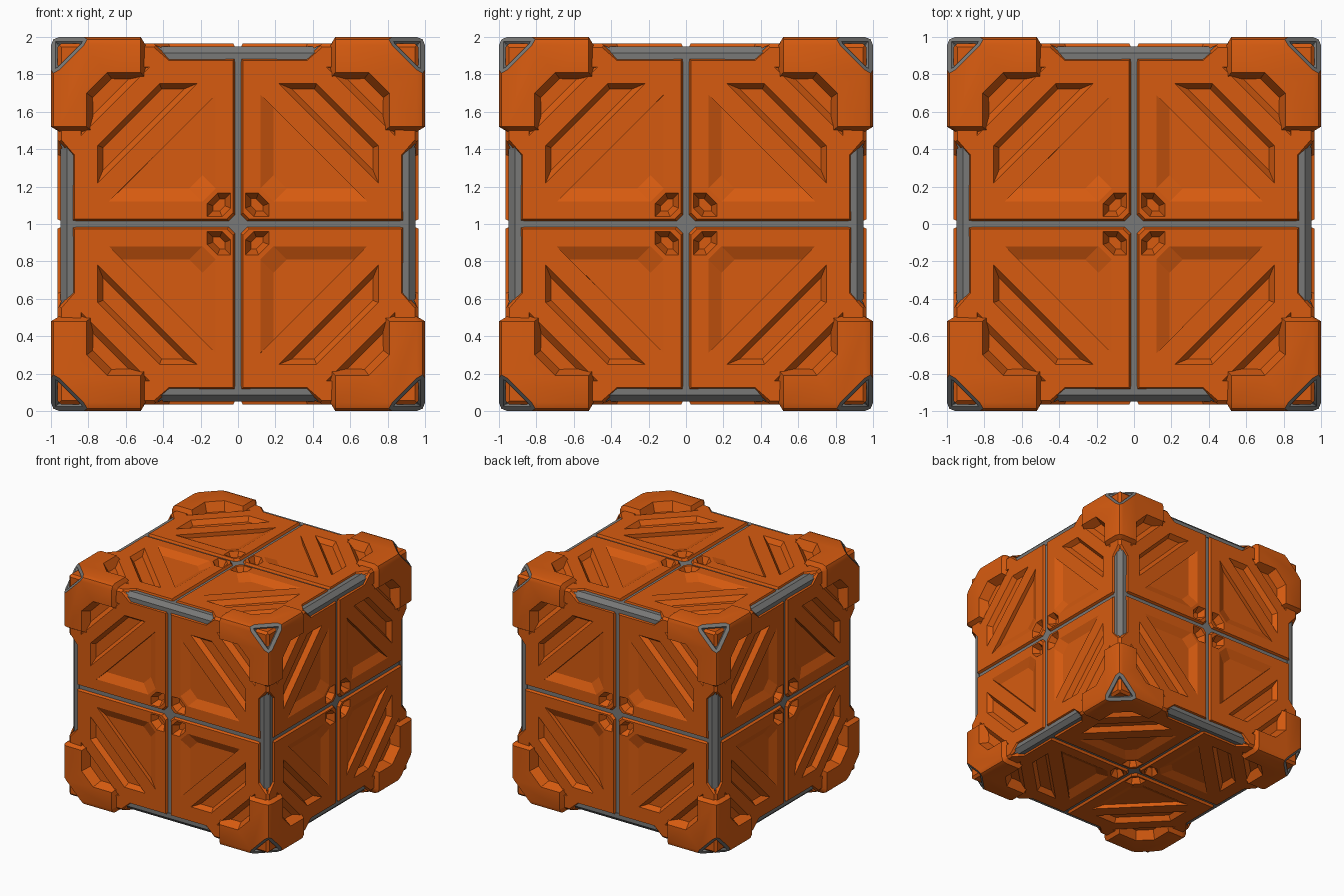
import bpy, bmesh, math
from mathutils import Matrix, Vector

cube = bpy.data.objects.get("Cube")
if cube:
    bpy.data.objects.remove(cube, do_unlink=True)


def material(name, color):
    m = bpy.data.materials.new(name)
    m.use_nodes = True
    m.diffuse_color = color
    bsdf = next(n for n in m.node_tree.nodes if n.type == 'BSDF_PRINCIPLED')
    bsdf.inputs["Base Color"].default_value = color
    bsdf.inputs["Roughness"].default_value = 0.6
    return m


MATS = [material("orange_paint", (0.68, 0.105, 0.005, 1)),
        material("grey_metal", (0.19, 0.19, 0.185, 1))]

LIFT = Matrix.Translation((0, 0, 1))


def rot(deg, axis):
    return Matrix.Rotation(math.radians(deg), 4, axis)


def place(name, bm, turns, smooth=False):
    """Turn the bmesh into a mesh and place one linked copy per rotation."""
    mesh = bpy.data.meshes.new(name)
    bm.to_mesh(mesh)
    bm.free()
    for m in MATS:
        mesh.materials.append(m)
    for i, turn in enumerate(turns):
        ob = bpy.data.objects.new(f"{name}_{i + 1}", mesh)
        bpy.context.collection.objects.link(ob)
        ob.matrix_world = LIFT @ turn
        if smooth and i == 0:
            bpy.ops.object.select_all(action='DESELECT')
            ob.select_set(True)
            bpy.context.view_layer.objects.active = ob
            bpy.ops.object.shade_smooth_by_angle(angle=math.radians(30))


def orient(bm, probe, direction):
    """Make normals consistent, with the probe face pointing along direction."""
    bmesh.ops.recalc_face_normals(bm, faces=bm.faces)
    bm.normal_update()
    if probe.normal.dot(Vector(direction)) < 0:
        bmesh.ops.reverse_faces(bm, faces=bm.faces)
        bm.normal_update()


def mirrored(half):
    """Complete a point list across the u = v diagonal."""
    return half + [(p[1], p[0], *p[2:]) for p in reversed(half)]


def inset(poly, d):
    """Offset a counter-clockwise polygon inward by d."""
    out = []
    pts = [Vector(p) for p in poly]
    for i, p in enumerate(pts):
        a = (p - pts[i - 1]).normalized()
        b = (pts[(i + 1) % len(pts)] - p).normalized()
        n1, n2 = Vector((-a.y, a.x)), Vector((-b.y, b.x))
        out.append(tuple(p + (n1 + n2) * d / (1 + n1.dot(n2))))
    return out


def bridge(bm, a, b):
    for i in range(len(a)):
        bm.faces.new((a[i - 1], a[i], b[i], b[i - 1]))


# Face panel: one quadrant of a side, with its recesses and half of the seam
TOP = 0.965
bm = bmesh.new()


def ring(points, z=None):
    return [bm.verts.new((p[0], p[1], p[2] if z is None else z)) for p in points]


rim = mirrored([(.06, .026), (.875, .026), (.875, .37), (.945, .45)])
rim.insert(4, (.945, .945))
foot = mirrored([(.05, .016, .945), (.885, .016, .945), (.885, .36, .92), (.955, .44, .955)])
foot.insert(4, (.955, .955, .955))

slot = [(.22, .75), (.75, .22), (.75, .42), (.42, .75)]
pit = [(.04, .085), (.085, .04), (.165, .04), (.165, .11), (.11, .165), (.04, .165)]
wedge = mirrored([(.19, .12), (.69, .12)])
wedge_floor = mirrored([(.26, .19), (.62, .19)])
pocket = [(.47, .84), (.84, .47), (.84, .84)]
pocket_floor = [(.53, .83), (.83, .53), (.83, .83)]

recesses = [(slot, inset(slot, .028), .04), (pit, inset(pit, .03), .06),
            (wedge, wedge_floor, .035), (pocket, pocket_floor, .04)]

outer = ring(rim, TOP)
loops = [outer]
floors = []
for edge, floor, depth in recesses:
    loops.append(ring(edge, TOP))
    floors.append(ring(floor, TOP - depth))
edges = [bm.edges.new((lp[i - 1], lp[i])) for lp in loops for i in range(len(lp))]
filled = bmesh.ops.triangle_fill(bm, edges=edges, use_beauty=True)
probe = next(g for g in filled["geom"] if isinstance(g, bmesh.types.BMFace))
for lp, fl in zip(loops[1:], floors):
    bridge(bm, lp, fl)
    bm.faces.new(fl)
base = ring(foot)
bridge(bm, outer, base)

# Seam floor in grey
centre, end_u, end_v = ring([(0, 0), (.885, 0), (0, .885)], .945)
for quad in ((centre, end_u, base[1], base[0]), (centre, base[0], base[-1]),
             (centre, base[-1], base[-2], end_v)):
    bm.faces.new(quad).material_index = 1
orient(bm, probe, (0, 0, 1))

sides = [rot(a, 'X') for a in (0, 90, 180, 270)] + [rot(a, 'Y') for a in (90, -90)]
quarters = [rot(a, 'Z') for a in (0, 90, 180, 270)]
place("face_panel", bm, [s @ q for s in sides for q in quarters])

# Edge bar: chamfered strip with tapered ends, along x
bm = bmesh.new()
section = [(.87, .87, .34), (.87, .95, .365), (.915, .95, .43), (.95, .915, .43), (.95, .87, .365)]
left = [bm.verts.new((-l, y, z)) for y, z, l in section]
right = [bm.verts.new((l, y, z)) for y, z, l in section]
bridge(bm, left, right)
bm.faces.new(left)
bm.faces.new(right)
bmesh.ops.recalc_face_normals(bm, faces=bm.faces)
for f in bm.faces:
    f.material_index = 1
axes = [Matrix.Identity(4), rot(90, 'Z'), rot(90, 'Y')]
place("edge_bar", bm, [a @ rot(t, 'X') for a in axes for t in (0, 90, 180, 270)])

# Corner bracket: three L-shaped faces, rounded arms and a cut-off tip
bm = bmesh.new()


def turned(p, k):
    for _ in range(k):
        p = (p[1], p[2], p[0])
    return p


def face(points, k):
    return bm.faces.new([bm.verts.new(turned(p, k)) for p in points])


ell = mirrored([(.825, .955, 1), (.52, .955, 1), (.52, .81, 1), (.70, .81, 1)])
bevel_top = mirrored([(.52, .81, 1), (.70, .81, 1)])
bevel_low = mirrored([(.49, .775, .94), (.675, .775, .92)])
near = [(.825, .955, 1), (.806, .987, .987), (.825, 1, .955)]
far = [(.52, .81, 1), (.52, .955, 1), (.52, .987, .987), (.52, 1, .955), (.52, 1, .81)]
cap = [(.49, .775, .94), (.49, .94, .95), (.49, .95, .95), (.49, .95, .94), (.49, .94, .775)]
for k in range(3):
    face(ell, k)
    for i in range(3):
        face([bevel_top[i], bevel_top[i + 1], bevel_low[i + 1], bevel_low[i]], k)
    for i in range(2):
        face([far[i + 1], far[i + 2], near[i + 1], near[i]], k)
    for i in range(4):
        face([far[i], far[i + 1], cap[i + 1], cap[i]], k)
tip = face([turned(p, k) for k in range(3) for p in near], 0)
tip.material_index = 1
bmesh.ops.remove_doubles(bm, verts=bm.verts, dist=0.0005)
orient(bm, tip, (1, 1, 1))

# Stepped triangular socket in the tip
for thickness, depth in ((.03, 0), (.018, -.03), (.018, 0), (.008, -.015)):
    bmesh.ops.inset_individual(bm, faces=[tip], thickness=thickness, depth=depth)
place("corner_bracket", bm, [f @ q for f in (rot(0, 'X'), rot(180, 'X')) for q in quarters], True)

# Inner core closes the gaps behind the bars
bm = bmesh.new()
bmesh.ops.create_cube(bm, size=1.75)
place("inner_core", bm, [Matrix.Identity(4)])
